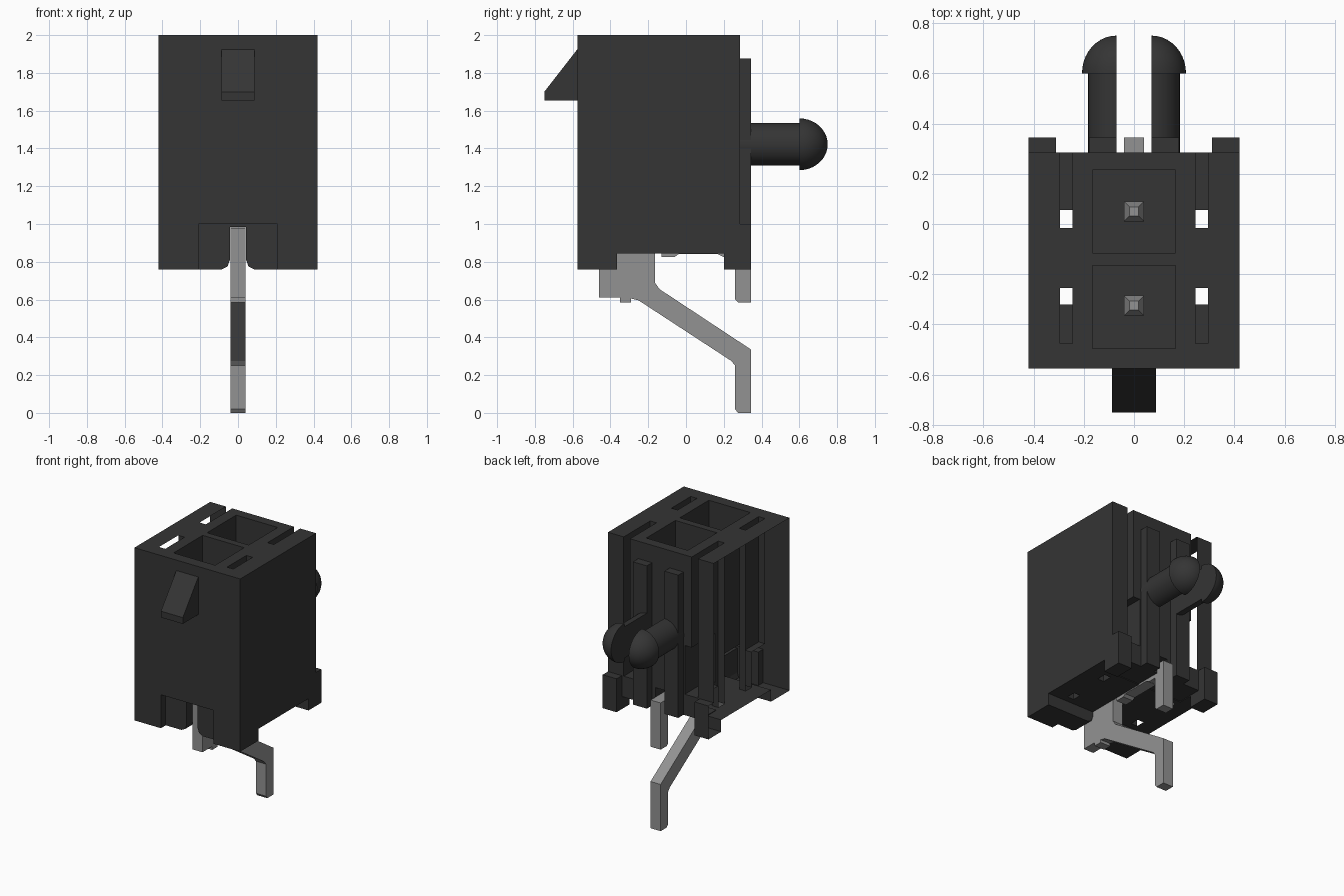
import bpy, bmesh, math
from mathutils import Vector, Matrix

cube = bpy.data.objects.get("Cube")
if cube:
    bpy.data.objects.remove(cube, do_unlink=True)


def material(name, value):
    m = bpy.data.materials.new(name)
    m.use_nodes = True
    col = (value, value, value, 1)
    m.diffuse_color = col
    m.node_tree.nodes["Principled BSDF"].inputs["Base Color"].default_value = col
    return m


plastic = material("charcoal plastic", 0.035)
metal = material("grey metal", 0.29)


def make(name, bm, mat):
    bmesh.ops.recalc_face_normals(bm, faces=bm.faces)
    me = bpy.data.meshes.new(name)
    bm.to_mesh(me)
    bm.free()
    ob = bpy.data.objects.new(name, me)
    me.materials.append(mat)
    bpy.context.collection.objects.link(ob)
    return ob


def box(name, x, y, z, mat=plastic):
    bm = bmesh.new()
    size = [b - a for a, b in (x, y, z)]
    mid = [(a + b) / 2 for a, b in (x, y, z)]
    bmesh.ops.create_cube(bm, size=1, matrix=Matrix.Translation(mid) @ Matrix.Diagonal((*size, 1)))
    return make(name, bm, mat)


def extrude(name, pts, a, b, axis="x", mat=plastic):
    """Extrude a (y, z) outline along x, or an (x, z) outline along y."""
    bm = bmesh.new()
    place = (lambda p: (a, *p)) if axis == "x" else (lambda p: (p[0], a, p[1]))
    face = bm.faces.new([bm.verts.new(place(p)) for p in pts])
    ext = bmesh.ops.extrude_face_region(bm, geom=[face])["geom"]
    shift = Vector((b - a, 0, 0)) if axis == "x" else Vector((0, b - a, 0))
    bmesh.ops.translate(bm, verts=[g for g in ext if isinstance(g, bmesh.types.BMVert)], vec=shift)
    return make(name, bm, mat)


def combine(target, other, op):
    mod = target.modifiers.new("cut", "BOOLEAN")
    mod.operation, mod.solver, mod.object = op, "EXACT", other
    bpy.context.view_layer.objects.active = target
    bpy.ops.object.modifier_apply(modifier=mod.name)
    bpy.data.objects.remove(other, do_unlink=True)


def span(s, a, b):
    return tuple(sorted((s * a, s * b)))


# Housing block with back ribs and corner feet
housing = box("housing", (-0.42, 0.42), (-0.575, 0.285), (0.76, 2))
for s in (-1, 1):
    combine(housing, box("rib", span(s, 0.07, 0.18), (0.25, 0.345), (0.85, 1.875)), "UNION")
    combine(housing, box("foot", span(s, 0.31, 0.42), (0.2, 0.345), (0.76, 1)), "UNION")


def cut(x, y, z):
    combine(housing, box("cutter", x, y, z), "DIFFERENCE")


# Contact cavities
for y in ((-0.495, -0.165), (-0.115, 0.215)):
    cut((-0.165, 0.165), y, (1.1, 2.1))
# Side slots, through holes and back grooves
for s in (-1, 1):
    slot = span(s, 0.245, 0.295)
    cut(slot, (-0.475, -0.3), (1.1, 2.1))
    cut(slot, (-0.32, -0.255), (0.7, 2.1))
    cut(slot, (-0.015, 0.055), (0.7, 2.1))
    cut(slot, (0.04, 0.225), (1.2, 2.1))
    cut(slot, (0.21, 0.4), (1.04, 2.1))
    cut(span(s, 0.19, 0.295), (0.02, 0.4), (1.0, 1.35))
# Underside notch, back opening and front recess
cut((-0.5, 0.5), (-0.365, 0.2), (0.7, 0.845))
cut((-0.31, 0.31), (0.1, 0.4), (0.7, 0.85))
cut((-0.21, 0.21), (-0.6, -0.52), (0.7, 1))
# Lead channel with flared mouth
half = [(0.1, 0.7), (0.085, 0.76), (0.055, 0.775), (0.043, 0.81), (0.043, 0.985)]
channel = half + [(-x, z) for x, z in reversed(half)]
combine(housing, extrude("cutter", channel, -0.7, 0.5, "y"), "DIFFERENCE")

# The housing is an open shell on its -x side
bm = bmesh.new()
bm.from_mesh(housing.data)
open_faces = [f for f in bm.faces if abs(f.normal.x) > 0.9
              and min(abs(f.calc_center_median().x + p) for p in (0.42, 0.295)) < 0.002]
bmesh.ops.delete(bm, geom=open_faces, context="FACES")
bm.to_mesh(housing.data)
bm.free()

# Latch wedge on the front
extrude("latch_wedge", [(-0.57, 1.925), (-0.575, 1.925), (-0.75, 1.7), (-0.75, 1.655), (-0.57, 1.655)],
        -0.087, 0.087)

# Split locating peg: two half round posts with domed heads
steps = 10
dome = [(0.137 * math.cos(t), 0.6 + 0.15 * math.sin(t))
        for t in (math.pi / 2 * i / steps for i in range(steps + 1))]
outline = [(0, 0.285), (0.1125, 0.285), (0.1125, 0.6)] + dome
for s, name in ((1, "left_peg_half"), (-1, "right_peg_half")):
    bm = bmesh.new()
    centre = Vector((s * 0.07, 0, 1.422))
    verts = [bm.verts.new(centre + Vector((0, y, r))) for r, y in outline]
    face = bm.faces.new(verts)
    bmesh.ops.spin(bm, geom=[face], cent=centre, axis=(0, 1, 0), angle=s * math.pi,
                   steps=24, use_duplicate=False)
    bmesh.ops.remove_doubles(bm, verts=bm.verts, dist=0.0005)
    ob = make(name, bm, plastic)
    bpy.ops.object.select_all(action="DESELECT")
    ob.select_set(True)
    bpy.context.view_layer.objects.active = ob
    bpy.ops.object.shade_smooth_by_angle(angle=math.radians(35))

# Front contact with long cranked lead
extrude("front_contact", [
    (-0.46, 0.61), (-0.46, 0.98), (-0.365, 0.98), (-0.365, 1.65), (-0.285, 1.65), (-0.285, 0.98),
    (-0.165, 0.98), (-0.165, 0.69), (-0.14, 0.655), (0.345, 0.335), (0.345, 0), (0.275, 0),
    (0.26, 0.02), (0.26, 0.25), (0.24, 0.275), (-0.25, 0.595), (-0.29, 0.605), (-0.29, 0.585),
    (-0.35, 0.585), (-0.35, 0.61)], -0.04, 0.04, mat=metal)

# Back contact with short lead
extrude("back_contact", [
    (-0.13, 0.825), (-0.13, 0.92), (0.01, 0.92), (0.01, 1.65), (0.09, 1.65), (0.09, 0.92),
    (0.345, 0.92), (0.345, 0.585), (0.275, 0.585), (0.26, 0.6), (0.26, 0.825), (0.2, 0.825),
    (0.17, 0.84), (-0.04, 0.84), (-0.06, 0.825)], -0.04, 0.04, mat=metal)

# Tapered contact tips
for y, name in ((-0.325, "front_contact_tip"), (0.05, "back_contact_tip")):
    bm = bmesh.new()
    bmesh.ops.create_cone(bm, cap_ends=True, segments=4, radius1=0.04 * math.sqrt(2),
                          radius2=0.018 * math.sqrt(2), depth=0.07,
                          matrix=Matrix.Translation((0, y, 1.685)) @ Matrix.Rotation(math.pi / 4, 4, "Z"))
    make(name, bm, metal)
